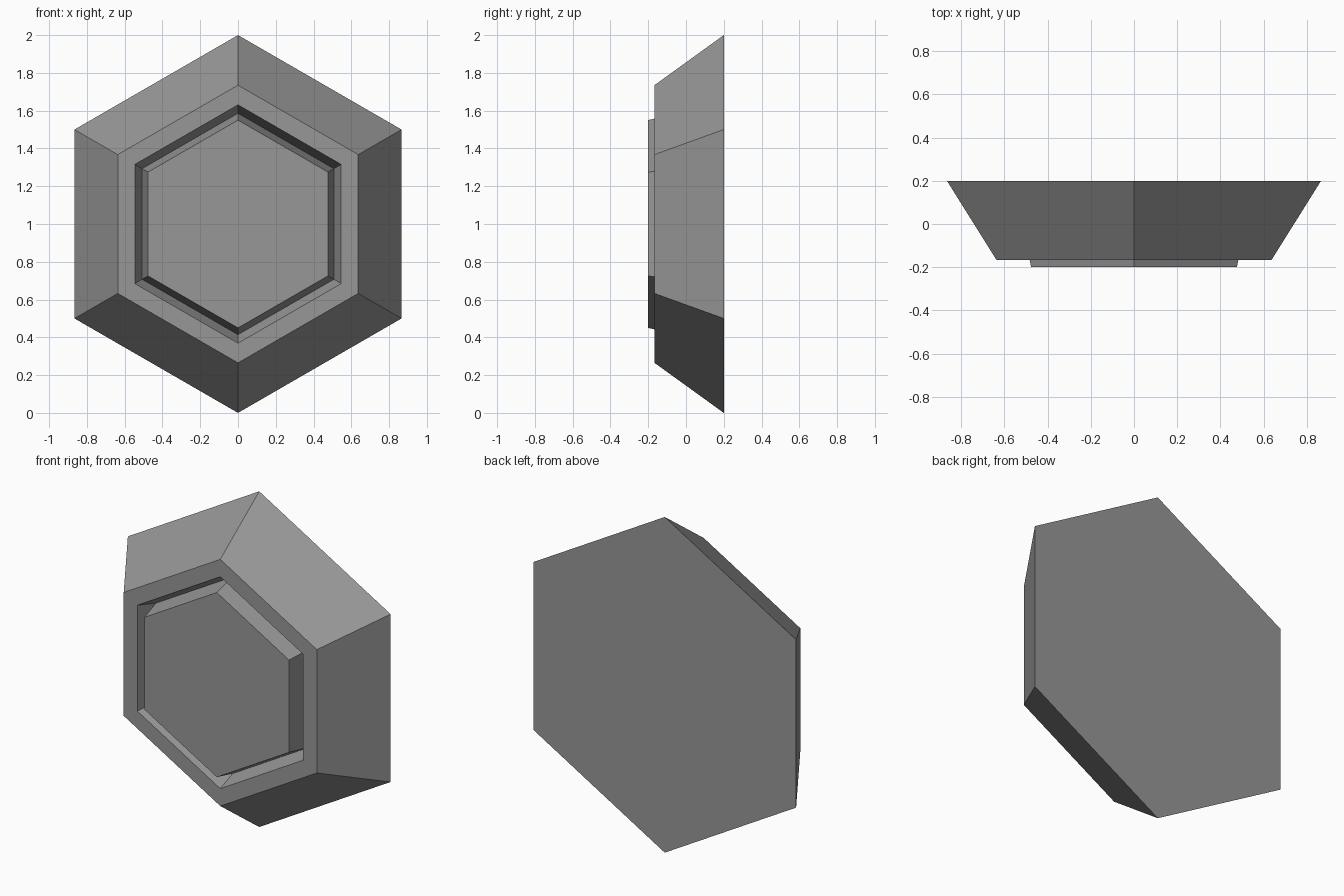
import bpy, bmesh, math

if "Cube" in bpy.data.objects:
    bpy.data.objects.remove(bpy.data.objects["Cube"])

grey = bpy.data.materials.new("mid_grey")
grey.diffuse_color = (0.31, 0.31, 0.31, 1)
grey.use_nodes = True
grey.node_tree.nodes["Principled BSDF"].inputs["Base Color"].default_value = grey.diffuse_color


def hex_ring(bm, radius, y):
    """Hexagon standing on a corner, facing the front."""
    angles = [math.pi / 2 + i * math.pi / 3 for i in range(6)]
    return [bm.verts.new((radius * math.cos(a), y, 1 + radius * math.sin(a))) for a in angles]


# Profile from the back edge to the raised panel: (radius, y)
profile = [
    (1.0, 0.2),       # back edge
    (0.735, -0.167),  # bevelled outer side
    (0.631, -0.167),  # flat rim
    (0.586, -0.05),   # bottom of the groove
    (0.55, -0.2),     # edge of the raised panel
]

bm = bmesh.new()
rings = [hex_ring(bm, r, y) for r, y in profile]
for a, b in zip(rings, rings[1:]):
    for i in range(6):
        j = (i + 1) % 6
        bm.faces.new((a[i], a[j], b[j], b[i]))
bm.faces.new(rings[0])   # back
bm.faces.new(rings[-1])  # front panel
bmesh.ops.recalc_face_normals(bm, faces=bm.faces)

mesh = bpy.data.meshes.new("hexagonal_stud")
bm.to_mesh(mesh)
bm.free()
mesh.materials.append(grey)
stud = bpy.data.objects.new("hexagonal_stud", mesh)
bpy.context.collection.objects.link(stud)
